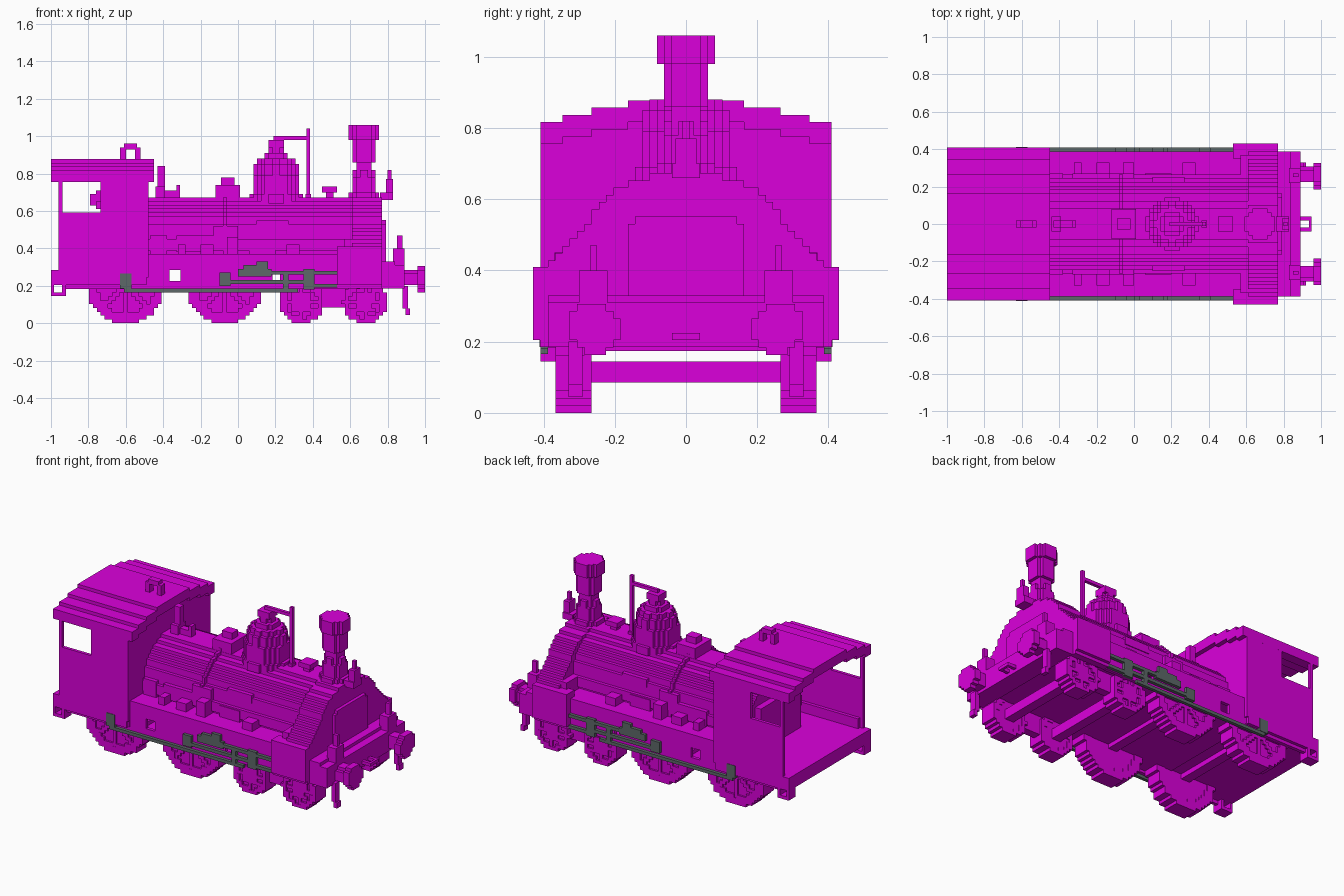
import bpy, bmesh, math

if "Cube" in bpy.data.objects:
    bpy.data.objects.remove(bpy.data.objects["Cube"])

U = 2 / 98  # block size


def material(name, rgb):
    m = bpy.data.materials.new(name)
    m.use_nodes = True
    m.diffuse_color = (*rgb, 1)
    m.node_tree.nodes["Principled BSDF"].inputs["Base Color"].default_value = (*rgb, 1)
    return m


MAGENTA = material("magenta paint", (0.71, 0.0, 0.71))
STEEL = material("grey steel", (0.11, 0.14, 0.14))


def finish(bm, name, mat, mirror):
    bmesh.ops.recalc_face_normals(bm, faces=bm.faces)
    me = bpy.data.meshes.new(name)
    bm.to_mesh(me)
    bm.free()
    me.materials.append(mat)
    ob = bpy.data.objects.new(name, me)
    bpy.context.collection.objects.link(ob)
    if mirror:
        mod = ob.modifiers.new("Mirror", "MIRROR")
        mod.use_axis = (False, True, False)
        mod.use_mirror_merge = False


def boxes(name, items, mat=MAGENTA, mirror=False):
    """Boxes given as (x0, x1, y0, y1, z0, z1)."""
    bm = bmesh.new()
    for x0, x1, y0, y1, z0, z1 in items:
        vs = bmesh.ops.create_cube(bm, size=1)["verts"]
        bmesh.ops.scale(bm, vec=(x1 - x0, y1 - y0, z1 - z0), verts=vs)
        bmesh.ops.translate(bm, vec=((x0 + x1) / 2, (y0 + y1) / 2, (z0 + z1) / 2), verts=vs)
    finish(bm, name, mat, mirror)


def slabs(name, axis, layers, mat=MAGENTA, mirror=False):
    """Stepped slabs: each layer is (lo, hi, inside(a, b)), extruded along the axis."""
    place = {"x": lambda a, b, c: (c, a, b),
             "y": lambda a, b, c: (a, c, b),
             "z": lambda a, b, c: (a, b, c)}[axis]
    bm = bmesh.new()
    n = 55
    for lo, hi, inside in layers:
        verts, faces = {}, []

        def corner(i, j):
            if (i, j) not in verts:
                verts[i, j] = bm.verts.new(place(i * U, j * U, lo))
            return verts[i, j]
        for i in range(-n, n):
            for j in range(-n, n):
                if inside((i + 0.5) * U, (j + 0.5) * U):
                    faces.append(bm.faces.new([corner(i, j), corner(i + 1, j),
                                               corner(i + 1, j + 1), corner(i, j + 1)]))
        ext = bmesh.ops.extrude_face_region(bm, geom=faces)["geom"]
        moved = [g for g in ext if isinstance(g, bmesh.types.BMVert)]
        bmesh.ops.translate(bm, vec=place(0, 0, hi - lo), verts=moved)
    finish(bm, name, mat, mirror)


def disc(ca, cb, r):
    return lambda a, b: math.hypot(a - ca, b - cb) < r


def turned(name, cx, rings):
    """Stepped round part standing on the centre line, rings of (z0, z1, radius)."""
    slabs(name, "z", [(z0, z1, disc(cx, 0, r)) for z0, z1, r in rings])


# Boiler, smokebox and door
def boiler(grow):
    return lambda y, z: z > 0.35 and (math.hypot(y, z - 0.42) < 0.257 + grow
                                      or (z < 0.42 and abs(y) < 0.25 + grow))


FLARE = [(0.68, 0.06), (0.65, 0.14), (0.62, 0.20), (0.57, 0.25), (0.50, 0.31),
         (0.43, 0.37), (0.40, 0.39), (0.33, 0.39)]


def smokebox(y, z):
    for (z1, w1), (z0, w0) in zip(FLARE, FLARE[1:]):
        if z0 <= z < z1:
            return abs(y) < w0 + (w1 - w0) * (z - z0) / (z1 - z0)
    return False


slabs("boiler", "x", [(-0.62, 0.62, boiler(0))])
slabs("boiler_band", "x", [(-0.08, -0.06, boiler(0.018))])
slabs("smokebox", "x", [(0.61, 0.77, smokebox)])
slabs("smokebox_door", "x", [(0.77, 0.79, lambda y, z: 0.31 < z < 0.555 and abs(y) < 0.165
                              and abs(y) + abs(z - 0.43) < 0.25)])
boxes("cylinder_block", [(0.53, 0.77, 0.35, 0.43, 0.205, 0.41), (0.53, 0.77, 0.37, 0.41, 0.185, 0.21),
                         (0.57, 0.61, 0.25, 0.37, 0.37, 0.45)], mirror=True)

# Chimney, dome and boiler-top fittings
turned("chimney", 33 * U, [(0.64, 0.70, 0.08), (0.70, 0.78, 0.066), (0.78, 0.82, 0.056),
                           (0.82, 0.86, 0.047), (0.86, 0.98, 0.064), (0.98, 1.06, 0.085)])
turned("steam_dome", 10 * U, [(0.64, 0.69, 0.137), (0.69, 0.79, 0.124), (0.79, 0.85, 0.113),
                              (0.85, 0.88, 0.095), (0.88, 0.91, 0.066), (0.91, 0.94, 0.034),
                              (0.94, 0.98, 0.045)])
boxes("dome_pipe", [(0.19, 0.38, -0.01, 0.01, 0.98, 1.0), (0.365, 0.385, -0.01, 0.01, 0.66, 1.04),
                    (0.36, 0.39, -0.02, 0.02, 0.66, 0.69)])
boxes("sand_box", [(-0.12, 0.01, -0.08, 0.08, 0.65, 0.74), (-0.09, -0.02, -0.03, 0.03, 0.74, 0.78)])
boxes("small_valve", [(0.47, 0.51, -0.02, 0.02, 0.66, 0.7), (0.45, 0.53, -0.04, 0.04, 0.7, 0.73)])
boxes("safety_valve", [(-0.44, -0.39, -0.04, 0.04, 0.66, 0.73), (-0.43, -0.39, -0.02, 0.02, 0.73, 0.84),
                       (-0.39, -0.31, -0.02, 0.02, 0.67, 0.71), (-0.33, -0.31, -0.02, 0.02, 0.71, 0.74)])
boxes("chimney_lamp", [(0.76, 0.83, -0.04, 0.04, 0.66, 0.70), (0.79, 0.83, -0.03, 0.03, 0.70, 0.77),
                       (0.80, 0.82, -0.01, 0.01, 0.77, 0.82)])


# Cab
def roof_top(y):
    return next(h for w, h in ((0.16, 0.88), (0.27, 0.86), (0.35, 0.84), (9, 0.82)) if abs(y) < w)


def cab_side(x, z):
    window = -0.94 < x < -0.73 and 0.6 < z
    return -0.96 < x < -0.48 and 0.2 < z < 0.78 and not window


slabs("cab_roof", "x", [(-1.0, -0.45, lambda y, z: abs(y) < 0.41
                         and roof_top(y) - 0.06 < z < roof_top(y))])
slabs("cab_sides", "y", [(0.388, 0.408, cab_side)], mirror=True)
slabs("cab_front", "x", [(-0.5, -0.478, lambda y, z: abs(y) < 0.41 and 0.24 < z < roof_top(y) - 0.04)])
boxes("cab_floor", [(-0.96, -0.48, -0.39, 0.39, 0.205, 0.285)])
boxes("firebox_back", [(-0.66, -0.48, -0.2, 0.2, 0.28, 0.55)])
boxes("cab_controls", [(-0.76, -0.61, -0.04, 0.04, 0.61, 0.65), (-0.79, -0.73, -0.02, 0.02, 0.63, 0.69),
                       (-0.76, -0.73, -0.02, 0.02, 0.69, 0.71)])
boxes("roof_whistle", [(-0.63, -0.60, -0.02, 0.02, 0.87, 0.94), (-0.55, -0.52, -0.02, 0.02, 0.87, 0.94),
                       (-0.61, -0.54, -0.02, 0.02, 0.93, 0.96)])
boxes("rear_beam", [(-1.0, -0.94, -0.408, 0.408, 0.205, 0.285)])
boxes("rear_steps", [(-1.0, -0.92, 0.34, 0.408, 0.145, 0.165), (-1.0, -0.985, 0.34, 0.408, 0.15, 0.22),
                     (-0.94, -0.92, 0.34, 0.408, 0.15, 0.22)], mirror=True)


# Running gear frame, with openings right through
def frame_side(x, z):
    hole = (-0.36 < x < -0.3 and 0.22 < z < 0.29) or (0.18 < x < 0.22 and 0.22 < z < 0.26)
    return -0.94 < x < 0.54 and 0.18 < z < 0.34 and not hole


slabs("frame_sides", "y", [(0.367, 0.388, frame_side)], mirror=True)
boxes("underframe_plate", [(-0.5, 0.78, -0.367, 0.367, 0.2, 0.22)])
boxes("running_board", [(-0.48, 0.77, -0.388, 0.388, 0.33, 0.37)])
boxes("board_boxes", [(-0.33, -0.13, 0.22, 0.27, 0.38, 0.47), (-0.32, -0.28, 0.24, 0.33, 0.37, 0.42),
                      (-0.20, -0.13, 0.24, 0.33, 0.37, 0.42), (-0.06, 0.0, 0.24, 0.33, 0.37, 0.46),
                      (-0.13, 0.0, 0.22, 0.27, 0.41, 0.52), (0.1, 0.27, 0.2, 0.25, 0.50, 0.55),
                      (0.26, 0.33, 0.24, 0.33, 0.37, 0.42), (0.06, 0.2, 0.24, 0.27, 0.37, 0.44),
                      (-0.47, -0.38, 0.24, 0.27, 0.37, 0.47)], mirror=True)


# Wheels and axles
def wheel(name, cx, r):
    rim_width = r * 0.25
    rim = lambda x, z: z < 0.24 and r - rim_width < math.hypot(x - cx, z - r) < r + 0.004
    web = lambda x, z: z < 0.24 and math.hypot(x - cx, z - r) <= r - rim_width

    def spokes(x, z):
        d, a = math.hypot(x - cx, z - r), math.atan2(z - r, x - cx)
        return web(x, z) and (d < 0.05 or abs(math.sin(4 * a)) * d < 0.04)
    slabs(name, "y", [(0.265, 0.367, rim), (0.27, 0.355, web), (0.355, 0.365, spokes)], mirror=True)
    boxes(name + "_axle", [(cx - 0.03, cx + 0.03, -0.28, 0.28, r - 0.03, r + 0.03)])


wheel("rear_driving_wheels", -0.6, 0.204)
wheel("front_driving_wheels", -0.07, 0.204)
wheel("rear_truck_wheels", 0.34, 0.115)
wheel("front_truck_wheels", 0.68, 0.115)
boxes("truck_frame", [(0.43, 0.60, 0.28, 0.33, 0.085, 0.21)], mirror=True)

# Steel rods and valve gear on the outside of the frame
boxes("side_rods", [(-0.61, 0.32, 0.388, 0.408, 0.165, 0.185), (-0.63, -0.57, 0.388, 0.411, 0.185, 0.265),
                    (-0.1, -0.04, 0.388, 0.408, 0.2, 0.27), (-0.06, 0.1, 0.388, 0.408, 0.21, 0.23),
                    (0.0, 0.18, 0.388, 0.408, 0.25, 0.29), (0.1, 0.16, 0.388, 0.408, 0.29, 0.33),
                    (0.03, 0.12, 0.388, 0.408, 0.29, 0.31), (0.06, 0.35, 0.388, 0.408, 0.21, 0.23),
                    (0.18, 0.53, 0.388, 0.408, 0.26, 0.28), (0.35, 0.41, 0.388, 0.408, 0.18, 0.29),
                    (0.41, 0.53, 0.388, 0.408, 0.19, 0.21), (0.24, 0.27, 0.388, 0.408, 0.18, 0.26)],
      STEEL, mirror=True)

# Front beam, buffers, lamps, coupling and rail guards
boxes("front_beam", [(0.77, 0.89, -0.388, 0.388, 0.185, 0.31), (0.77, 0.84, -0.388, 0.388, 0.31, 0.33)])
slabs("buffers", "x", [(0.89, 0.96, disc(0.26, 0.24, 0.045)),
                       (0.96, 1.0, disc(0.26, 0.24, 0.072))], mirror=True)
boxes("beam_lamps", [(0.83, 0.89, 0.22, 0.3, 0.31, 0.40), (0.85, 0.88, 0.25, 0.27, 0.40, 0.47)],
      mirror=True)
boxes("coupling", [(0.89, 0.95, -0.04, -0.02, 0.205, 0.225), (0.89, 0.95, 0.02, 0.04, 0.205, 0.225),
                   (0.935, 0.95, -0.04, 0.04, 0.205, 0.225)])
boxes("rail_guards", [(0.88, 0.91, 0.29, 0.33, 0.08, 0.2), (0.895, 0.92, 0.29, 0.33, 0.045, 0.08)],
      mirror=True)
